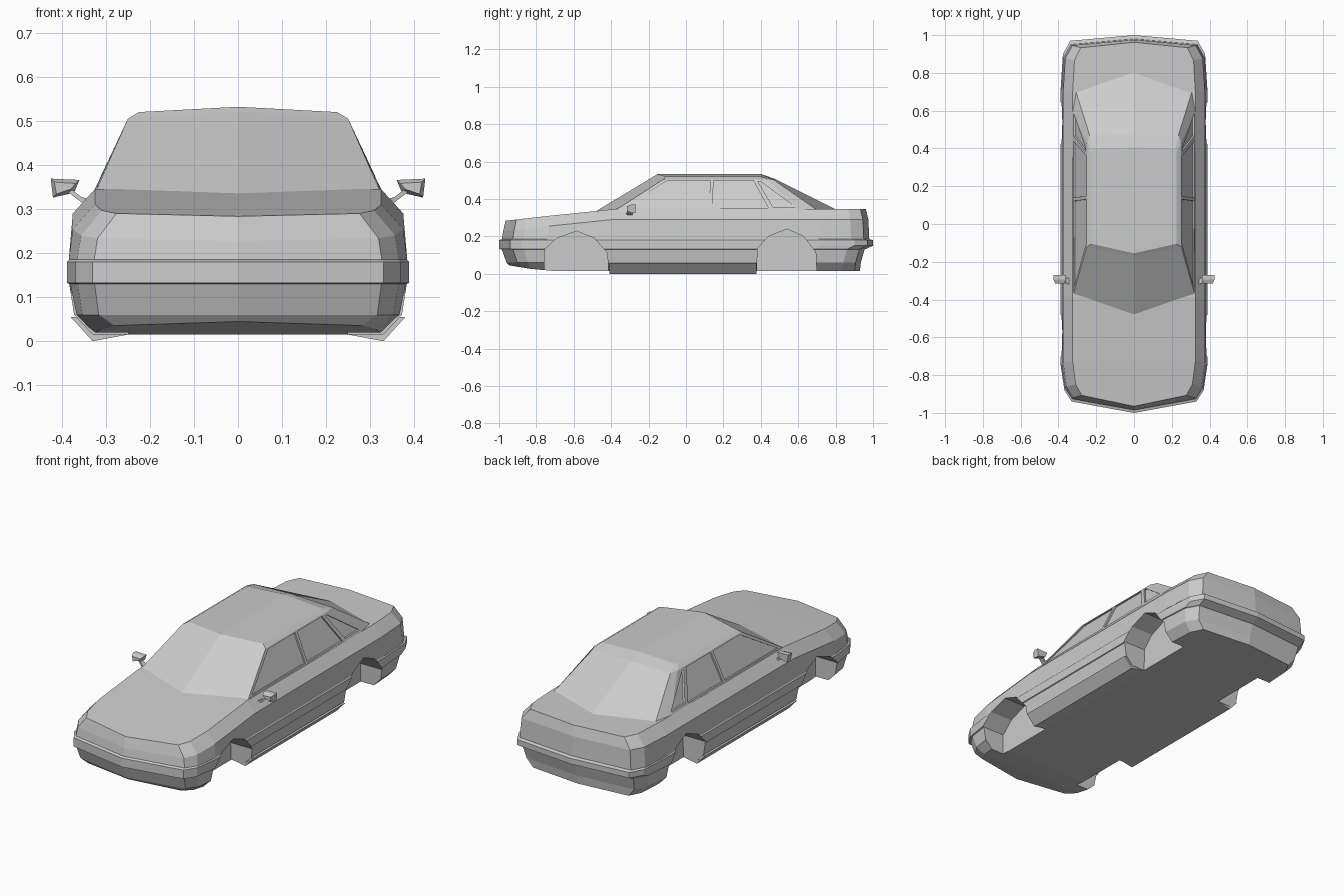
import bpy
import bmesh

start_cube = bpy.data.objects.get("Cube")
if start_cube:
    bpy.data.objects.remove(start_cube, do_unlink=True)

GREY = (0.6, 0.6, 0.6, 1)
paint = bpy.data.materials.new("grey paint")
paint.use_nodes = True
paint.diffuse_color = GREY
paint.node_tree.nodes["Principled BSDF"].inputs["Base Color"].default_value = GREY


def skin(name, loops, cap="ngon"):
    """Bridge closed loops of equal length and cap both ends."""
    bm = bmesh.new()
    rings = [[bm.verts.new(p) for p in loop] for loop in loops]
    n = len(rings[0])
    for low, high in zip(rings, rings[1:]):
        for i in range(n):
            j = (i + 1) % n
            bm.faces.new((low[i], low[j], high[j], high[i]))
    for ring in (rings[0], rings[-1]):
        if cap == "ngon":
            bm.faces.new(ring)
        elif cap == "ridge":
            half = n // 2
            bm.faces.new(ring[:half + 1])
            bm.faces.new(ring[half:] + ring[:1])
        else:
            # strips running from side to side
            for i in range(n // 2):
                ids = dict.fromkeys((i, i + 1, n - i - 1, (n - i) % n))
                bm.faces.new([ring[k] for k in ids])
    bmesh.ops.recalc_face_normals(bm, faces=bm.faces)
    mesh = bpy.data.meshes.new(name)
    bm.to_mesh(mesh)
    bm.free()
    mesh.materials.append(paint)
    obj = bpy.data.objects.new(name, mesh)
    bpy.context.collection.objects.link(obj)
    return obj


def both_sides(half):
    """Close a half outline, centre to centre, with its mirror image."""
    return half + [(-x, y, z) for x, y, z in half[-2:0:-1]]


def cut(target, cutter):
    cutter.hide_render = True
    mod = target.modifiers.new("cut", "BOOLEAN")
    mod.operation = "DIFFERENCE"
    mod.solver = "EXACT"
    mod.object = cutter
    bpy.context.view_layer.objects.active = target
    bpy.ops.object.modifier_apply(modifier=mod.name)
    bpy.data.objects.remove(cutter, do_unlink=True)


# Lower body: one plan outline, scaled at each level
PLAN = [(0, -1), (.85, -.94), (.95, -.88), (1, -.75), (1, -.4), (1, .4),
        (1, .72), (.97, .9), (.87, .97), (0, 1)]


def deck(y):
    return min(.345, .345 + (y + .42) * .113)


def floor(y):
    return .015 + max(0, -y - .76) * .16


def level(height, width, front, rear):
    half = []
    for px, py in PLAN:
        y = py * (front if py < 0 else rear)
        z = height(y) if callable(height) else height
        half.append((px * width, y, z))
    return both_sides(half)


body = skin("body", [
    level(floor, .33, .945, .93),
    level(.06, .372, .96, .935),
    level(.13, .383, .985, .955),
    level(.132, .388, 1, .96),
    level(.15, .388, 1, 1),
    level(.18, .388, 1, 1),
    level(.185, .384, .985, .98),
    level(lambda y: deck(y) - .055, .375, .978, .975),
    level(deck, .325, .965, .962),
], cap="strips")

# Wheel wells
ARCH = [(-.175, -.1), (-.17, .13), (-.105, .19), (0, .228), (.095, .19),
        (.165, .11), (.175, -.1)]
for side in (-1, 1):
    for centre, wide, tall in ((-.585, 1, 1), (.54, .93, 1.05)):
        cut(body, skin("well_cutter", [
            [(side * x, centre + y * wide, z * tall) for y, z in ARCH]
            for x in (.25, .5)]))

# Cabin: belt line, roof rail and roof outline
cabin = skin("cabin", [both_sides(half) for half in (
    [(0, -.48, .335), (.325, -.385, .335), (.33, .6, .335),
     (.31, .71, .335), (0, .82, .335)],
    [(0, -.17, .522), (.25, -.12, .505), (.25, .43, .505),
     (.235, .47, .502), (0, .475, .507)],
    [(0, -.155, .532), (.225, -.105, .52), (.225, .38, .52),
     (.22, .4, .52), (0, .405, .532)],
)], cap="ridge")

# Recessed side windows
WINDOWS = {
    "front": [(-.335, .352), (-.1, .498), (.13, .498), (.122, .352)],
    "rear": [(.14, .352), (.148, .498), (.36, .498), (.44, .352)],
    "quarter": [(.465, .357), (.385, .492), (.4, .492), (.585, .357)],
}


def side_x(z):
    return .33 - (z - .335) * .47


for side in (-1, 1):
    for pane in WINDOWS.values():
        cut(cabin, skin("window_cutter", [
            [(side * (side_x(z) + d), y, z) for y, z in pane]
            for d in (-.01, .06)]))

# Sills and door mirrors
for side, label in ((-1, "right"), (1, "left")):
    skin(label + "_sill", [
        [(side * x, y, z) for x, z in
         ((.25, .015), (.33, 0), (.38, .055), (.25, .055))]
        for y in (-.41, .377)])
    skin(label + "_mirror_head", [
        [(side * x, y, z) for x, z in
         ((.372 + t, .337 + t), (.42 - t, .326 + t),
          (.425 - t, .369 - t), (.36 + t, .366 - t))]
        for y, t in ((-.315, .008), (-.295, 0), (-.27, 0))])
    skin(label + "_mirror_arm", [
        [(side * x, y, z + h) for y, h in
         ((-.325 + s, 0), (-.285, 0), (-.285, .012), (-.325 + s, .012))]
        for x, z, s in ((.335, .31, 0), (.355, .315, .01), (.385, .338, .02))])
